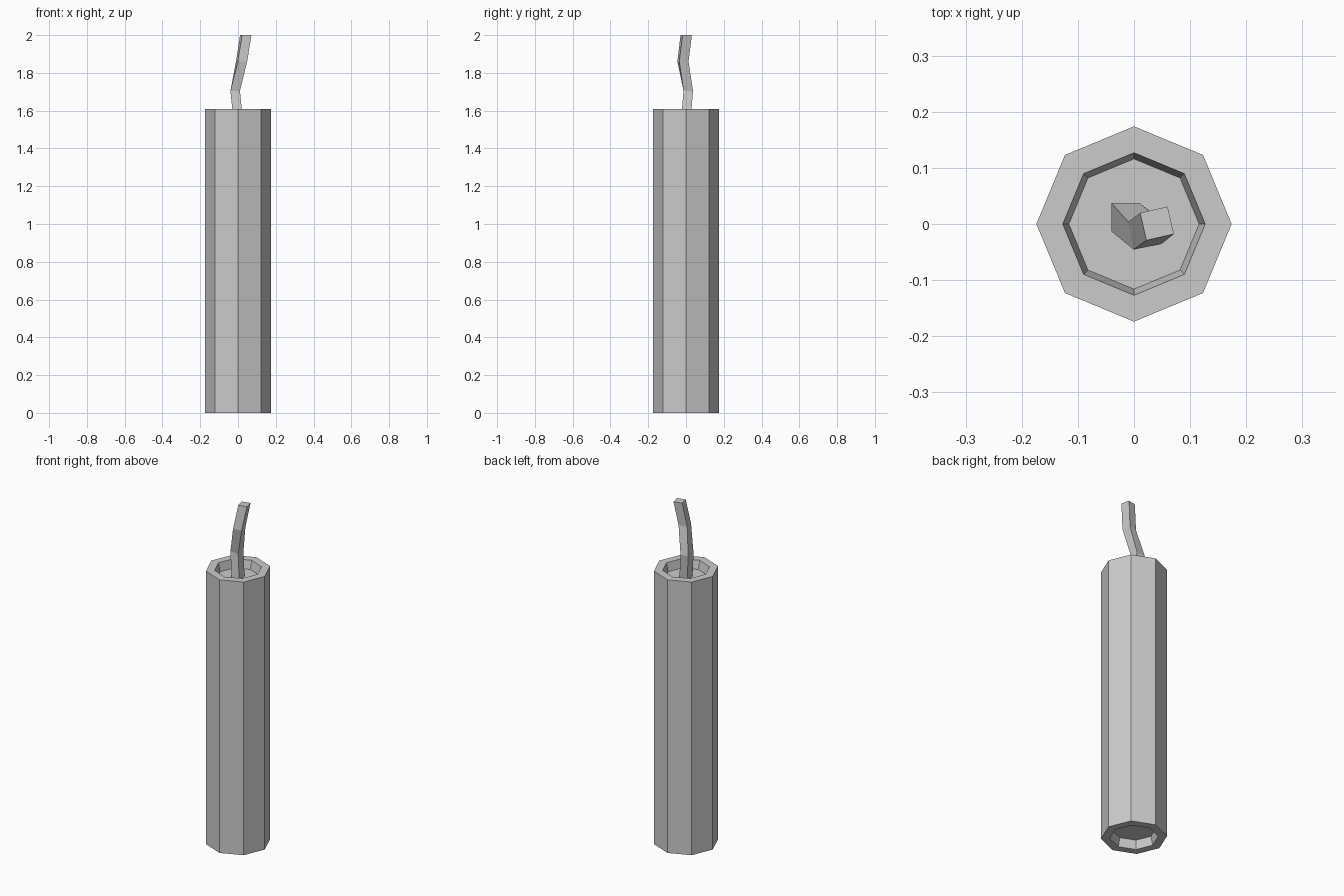
import bpy, bmesh, math
from mathutils import Matrix, Vector

cube = bpy.data.objects.get("Cube")
if cube:
    bpy.data.objects.remove(cube, do_unlink=True)

grey = bpy.data.materials.new("plain_grey")
grey.use_nodes = True
colour = (0.6, 0.6, 0.6, 1)
grey.diffuse_color = colour
grey.node_tree.nodes["Principled BSDF"].inputs["Base Color"].default_value = colour


def loft(name, sections, sides):
    """Skin a stack of (centre, radius, turn in degrees) rings and cap both ends."""
    bm = bmesh.new()
    rings = []
    for centre, radius, turn in sections:
        ring = []
        for i in range(sides):
            a = math.radians(turn) + math.tau * i / sides
            ring.append(bm.verts.new(Vector(centre) + Vector((math.cos(a), math.sin(a), 0)) * radius))
        rings.append(ring)
    for low, high in zip(rings, rings[1:]):
        for i in range(sides):
            j = (i + 1) % sides
            bm.faces.new((low[i], low[j], high[j], high[i]))
    bm.faces.new(rings[0])
    bm.faces.new(rings[-1])
    bmesh.ops.recalc_face_normals(bm, faces=bm.faces)
    mesh = bpy.data.meshes.new(name)
    bm.to_mesh(mesh)
    bm.free()
    mesh.materials.append(grey)
    obj = bpy.data.objects.new(name, mesh)
    bpy.context.collection.objects.link(obj)
    return obj


# Octagonal tube with a tapered recess in each end
height, depth = 1.61, 0.05
outer, rim, floor = 0.174, 0.127, 0.116
profile = [(floor, depth), (rim, 0), (outer, 0),
           (outer, height), (rim, height), (floor, height - depth)]
loft("tube", [((0, 0, z), r, 0) for r, z in profile], 8)

# Square wick that bends and twists as it rises
half_diagonal = 0.0355
wick = [((0, 0, height - depth), 45), ((-0.015, 0.012, 1.705), 45),
        ((0.019, -0.016, 1.86), 56), ((0.041, 0.001, 2.0), 58)]
loft("wick", [(c, half_diagonal, turn) for c, turn in wick], 4)
